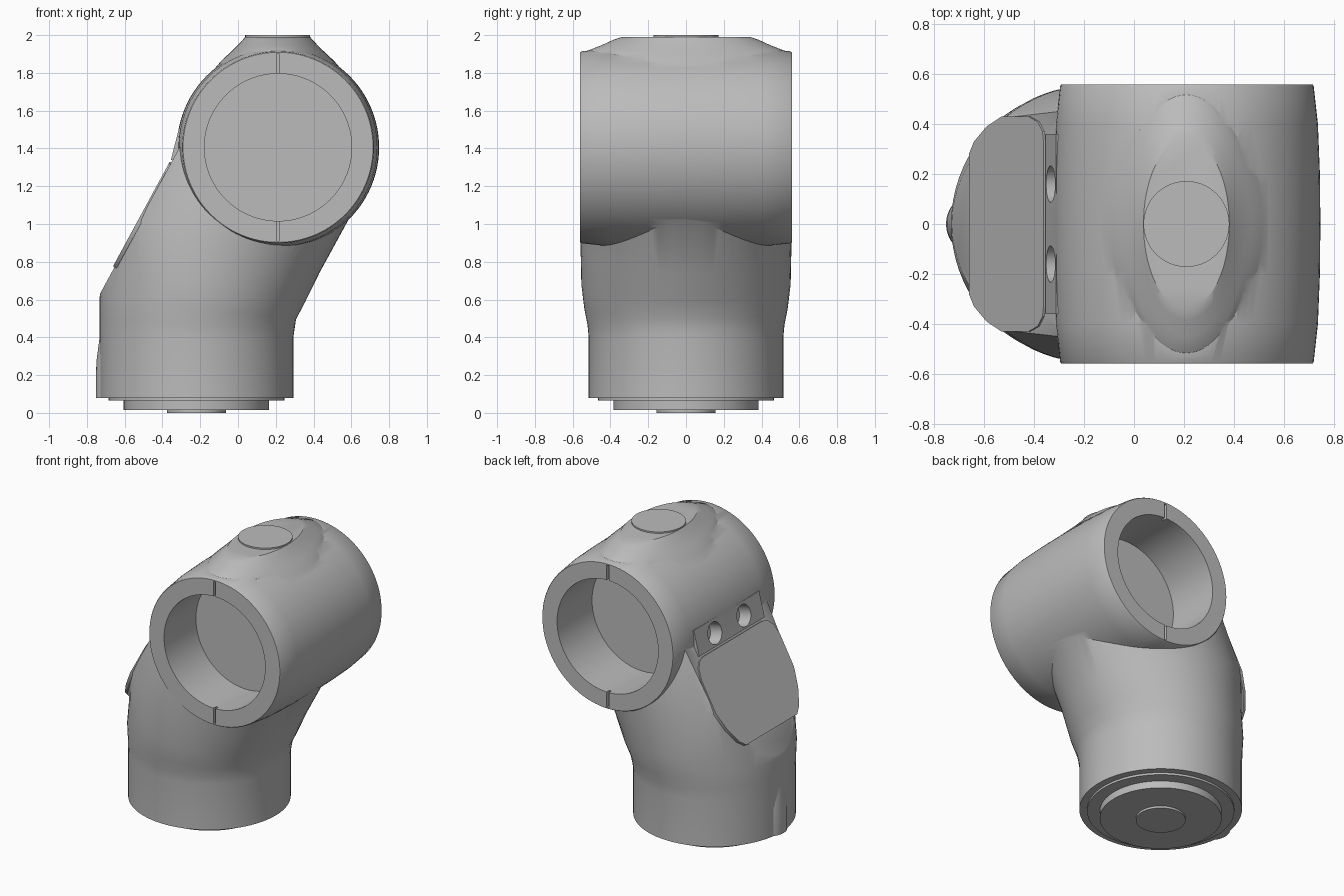
import bpy, bmesh
from math import sin, cos, pi, radians
from mathutils import Vector, Matrix

if "Cube" in bpy.data.objects:
    bpy.data.objects.remove(bpy.data.objects["Cube"])

grey = bpy.data.materials.new("machine_grey")
grey.use_nodes = True
COLOUR = (0.5, 0.5, 0.5, 1)
grey.diffuse_color = COLOUR
grey.node_tree.nodes["Principled BSDF"].inputs["Base Color"].default_value = COLOUR


def loft(name, rings):
    """Capped skin through closed rings of equal point count."""
    bm = bmesh.new()
    loops = [[bm.verts.new(p) for p in ring] for ring in rings]
    n = len(loops[0])
    for a, b in zip(loops, loops[1:]):
        for i in range(n):
            j = (i + 1) % n
            bm.faces.new((a[i], a[j], b[j], b[i]))
    bm.faces.new(loops[0][::-1])
    bm.faces.new(loops[-1])
    bmesh.ops.recalc_face_normals(bm, faces=bm.faces)
    mesh = bpy.data.meshes.new(name)
    bm.to_mesh(mesh)
    bm.free()
    mesh.materials.append(grey)
    ob = bpy.data.objects.new(name, mesh)
    bpy.context.collection.objects.link(ob)
    return ob


def ellipse(centre, rx, ry, tilt=0, n=72):
    """Horizontal ellipse, tipped towards +x by tilt degrees."""
    turn = Matrix.Rotation(radians(tilt), 3, 'Y')
    return [Vector(centre) + turn @ Vector((rx * cos(a), ry * sin(a), 0))
            for a in (2 * pi * i / n for i in range(n))]


def rod(name, start, direction, stations, n=72):
    """Round part along a direction; stations are (distance, radius)."""
    d = Vector(direction).normalized()
    turn = Vector((0, 0, 1)).rotation_difference(d).to_matrix()
    return loft(name, [[Vector(start) + d * t + turn @ Vector((r * cos(a), r * sin(a), 0))
                        for a in (2 * pi * i / n for i in range(n))] for t, r in stations])


def prism(name, profile, y0, y1):
    """Extrude an (x, z) profile from y0 to y1."""
    return loft(name, [[(x, y, z) for x, z in profile] for y in (y0, y1)])


def activate(ob):
    bpy.ops.object.select_all(action='DESELECT')
    ob.select_set(True)
    bpy.context.view_layer.objects.active = ob


def combine(ob, tool, operation):
    """Apply a boolean and discard its tool."""
    mod = ob.modifiers.new(operation, 'BOOLEAN')
    mod.object, mod.operation, mod.solver = tool, operation, 'EXACT'
    activate(ob)
    bpy.ops.object.modifier_apply(modifier=mod.name)
    bpy.data.objects.remove(tool)


# Lower sleeve, bending into the leaning neck: x, z, radius x, radius y, tilt
neck = [(-.22, .08, .513, .515, 0), (-.22, .40, .513, .515, 0), (-.217, .47, .517, .522, 3),
        (-.213, .55, .523, .538, 6), (-.18, .68, .543, .554, 10),
        (-.145, .91, .60, .559, 16.5), (.055, 1.346, .62, .552, 28.5)]
body = loft("elbow_housing", [ellipse((x, 0, z), rx, ry, t) for x, z, rx, ry, t in neck])

# Flat face on the back of the neck
along = Vector((.477, 0, .879))
outward = Vector((-.879, 0, .477))
side = Vector((0, 1, 0))
corner = Vector((-.66, 0, .775))
base = [corner + along * u + side * v for u, v in ((-1, -1), (2, -1), (2, 1), (-1, 1))]
combine(body, loft("flat_cutter", [[p + outward * h for p in base] for h in (-.007, 1)]), 'DIFFERENCE')

# Barrel across the top, slightly swollen in the middle
AXIS = Vector((.212, 0, 1.406))
half = [(.56, .503), (.553, .508), (.40, .525), (.20, .533)]
stations = [(-y, r) for y, r in half] + [(0, .535)] + [(y, r) for y, r in half[::-1]]
combine(body, rod("barrel", AXIS, (0, 1, 0), stations, 96), 'UNION')

# Pad filling the corner between flat face and barrel
pad = [(-.355, 1.34), (-.312, 1.51), (-.24, 1.50), (-.24, 1.30)]
combine(body, prism("pad", pad, -.36, .36), 'UNION')

# Flared boss on top of the barrel
flare = [(1.78, .37, .54), (1.86, .302, .54), (1.90, .26, .535), (1.92, .238, .515),
         (1.945, .213, .45), (1.975, .185, .385), (1.99, .172, .34)]
combine(body, loft("top_boss", [ellipse((.21, 0, z), rx, ry) for z, rx, ry in flare]), 'UNION')

# Bores and shallow slits in both barrel ends
for s, floor in ((-1, .21), (1, .175)):
    combine(body, rod("bore", AXIS + side * s * floor, (0, s, 0), [(0, .39), (.5, .39)]), 'DIFFERENCE')
    for low, high in ((.91, 1.05), (1.77, 1.9)):
        slit = [(.203, low), (.22, low), (.22, high), (.203, high)]
        combine(body, prism("slit", slit, s * .53, s * .6), 'DIFFERENCE')

# Two screw pockets in the pad
inward = Vector((.97, 0, -.24))
for s in (-1, 1):
    start = Vector((-.334, s * .16, 1.422)) + inward * .09
    combine(body, rod("pocket", start, -inward, [(0, .073), (.3, .073)], 32), 'DIFFERENCE')

# Cover plate with rounded outline on the flat face
outline = [(-.66, .28), (-.64, .33), (-.59, .39), (-.53, .43), (-.42, .43), (-.385, .41),
           (-.365, .37), (-.36, .32)]
ring = [(x, y) for x, y in outline] + [(x, -y) for x, y in outline[::-1]]
flat = [corner + along * ((x + .66) / .477) + side * y for x, y in ring]
cover = loft("cover_plate", [[p + outward * h for p in flat] for h in (-.02, .002)])

# Slim locating ridge fading into the left of the sleeve
ridge = loft("locating_ridge", [ellipse((-.66, 0, z), rx, ry)
                                for z, rx, ry in ((.08, .093, .11), (.27, .09, .11), (.42, .07, .08))])

# Stepped discs below and a thin cap above
parts = [body, cover, ridge]
for name, x, z, height, radius in (("base_flange", -.22, .065, .03, .465),
                                   ("base_spigot", -.22, .015, .06, .385),
                                   ("base_hub", -.22, 0, .02, .157),
                                   ("top_cap", .21, 1.98, .02, .172)):
    parts.append(rod(name, (x, 0, z), (0, 0, 1), [(0, radius), (height, radius)]))

for ob in parts:
    activate(ob)
    bpy.ops.object.shade_smooth_by_angle(angle=radians(30))
